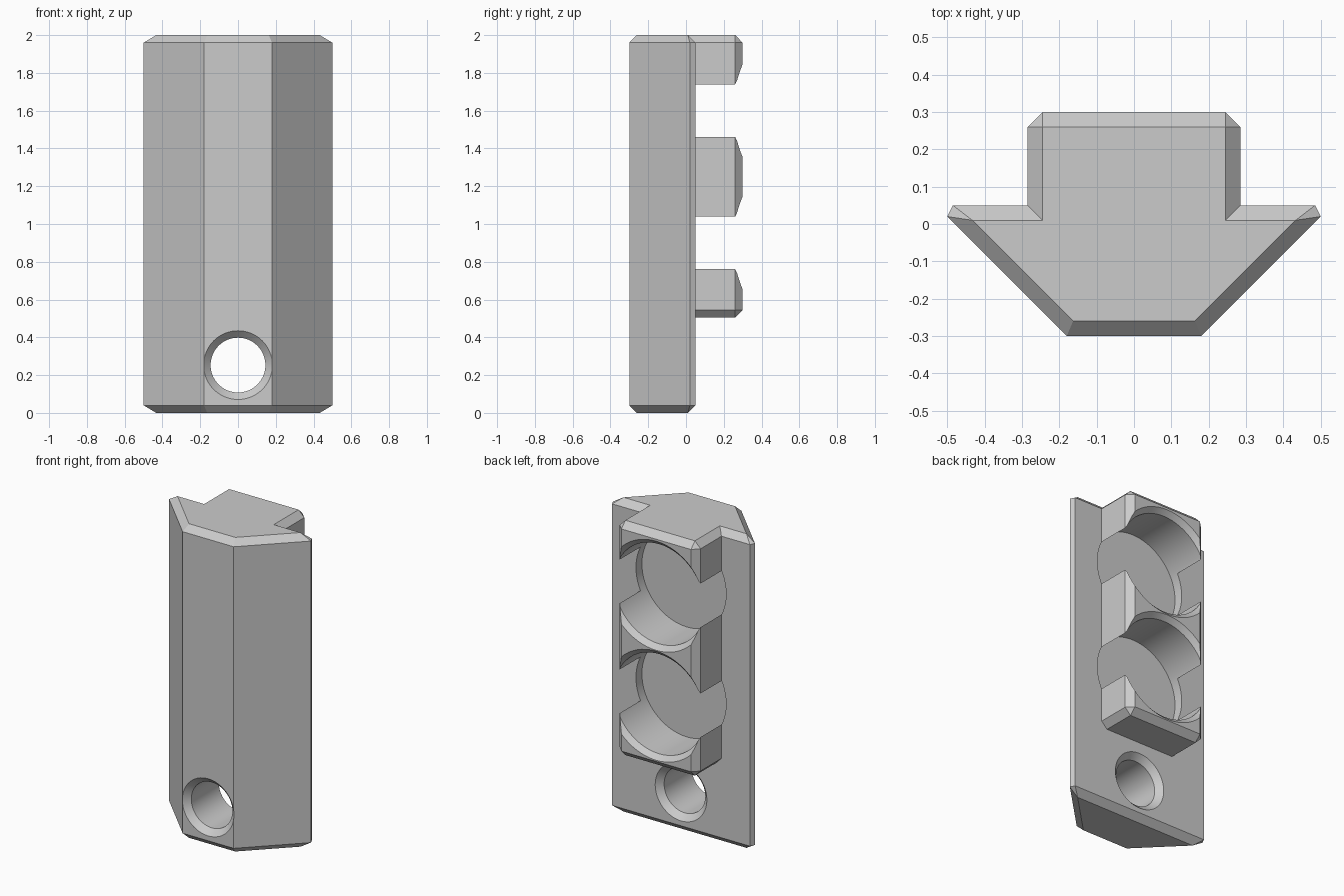
import bpy
import bmesh
import math

cube = bpy.data.objects.get("Cube")
if cube:
    bpy.data.objects.remove(cube, do_unlink=True)

CHAMFER = 0.04
LENGTH = 2.0
BACK = 0.05          # rear face of the bar
PAD_BACK = 0.30      # rear face of the raised pad

grey = bpy.data.materials.new("light grey")
grey.use_nodes = True
grey.diffuse_color = (0.6, 0.6, 0.6, 1)
grey.node_tree.nodes["Principled BSDF"].inputs["Base Color"].default_value = (0.6, 0.6, 0.6, 1)


def make_object(name, bm):
    bmesh.ops.recalc_face_normals(bm, faces=bm.faces[:])
    mesh = bpy.data.meshes.new(name)
    bm.to_mesh(mesh)
    bm.free()
    mesh.materials.append(grey)
    obj = bpy.data.objects.new(name, mesh)
    bpy.context.collection.objects.link(obj)
    return obj


def turned_cutter(name, z, profile, sides=64):
    """Solid turned about the y direction from (radius, y) pairs."""
    bm = bmesh.new()
    rings = []
    for radius, y in profile:
        angles = [2 * math.pi * i / sides for i in range(sides)]
        rings.append([bm.verts.new((radius * math.cos(a), y, z + radius * math.sin(a)))
                      for a in angles])
    for low, high in zip(rings, rings[1:]):
        for i in range(sides):
            j = (i + 1) % sides
            bm.faces.new((low[i], low[j], high[j], high[i]))
    bm.faces.new(rings[0])
    bm.faces.new(rings[-1])
    obj = make_object(name, bm)
    obj.hide_render = True
    return obj


def combine(target, other, operation):
    mod = target.modifiers.new(operation.lower(), "BOOLEAN")
    mod.operation = operation
    mod.solver = "EXACT"
    mod.object = other
    bpy.context.view_layer.objects.active = target
    bpy.ops.object.modifier_apply(modifier=mod.name)
    bpy.data.objects.remove(other, do_unlink=True)


# Wedge-shaped bar: the hull of a full outline and smaller end outlines
outline = [(0.18, -0.30), (0.50, 0.02), (0.485, BACK)]
end_outline = [(0.163, -0.26), (0.433, BACK - CHAMFER)]
bm = bmesh.new()
for points, inset in ((outline, CHAMFER), (end_outline, 0)):
    for x, y in points:
        for side in (-1, 1):
            for z in (inset, LENGTH - inset):
                bm.verts.new((side * x, y, z))
bmesh.ops.convex_hull(bm, input=bm.verts[:])
bmesh.ops.dissolve_limit(bm, angle_limit=0.01, verts=bm.verts[:], edges=bm.edges[:])
bar = make_object("slot_bar", bm)

# Chamfered pad on the rear face
bm = bmesh.new()
bmesh.ops.create_cube(bm, size=1)
pad_front, pad_bottom = -0.15, 0.505
for v in bm.verts:
    v.co.x *= 0.57
    v.co.y = PAD_BACK if v.co.y > 0 else pad_front
    v.co.z = LENGTH if v.co.z > 0 else pad_bottom
bmesh.ops.bevel(bm, geom=bm.edges[:], offset=CHAMFER, segments=1, affect="EDGES")
combine(bar, make_object("rear_pad", bm), "UNION")

# Two round pockets with chamfered mouths
radius, lip = 0.3175, 0.03
for z in (0.9, 1.6):
    pocket = turned_cutter("pocket_cutter", z, [
        (radius, -0.01), (radius, PAD_BACK - lip), (radius + 2 * lip, PAD_BACK + lip)])
    combine(bar, pocket, "DIFFERENCE")

# Through hole, countersunk at both ends
bore, sink = 0.145, 0.037
hole = turned_cutter("hole_cutter", 0.253, [
    (bore + 2 * sink, -0.30 - sink), (bore, -0.30 + sink),
    (bore, BACK - sink), (bore + 2 * sink, BACK + sink)])
combine(bar, hole, "DIFFERENCE")

# Smooth round walls, crisp chamfers
for face in bar.data.polygons:
    face.material_index = 0
bpy.ops.object.select_all(action="DESELECT")
bar.select_set(True)
bpy.context.view_layer.objects.active = bar
bpy.ops.object.shade_smooth_by_angle(angle=math.radians(20))
